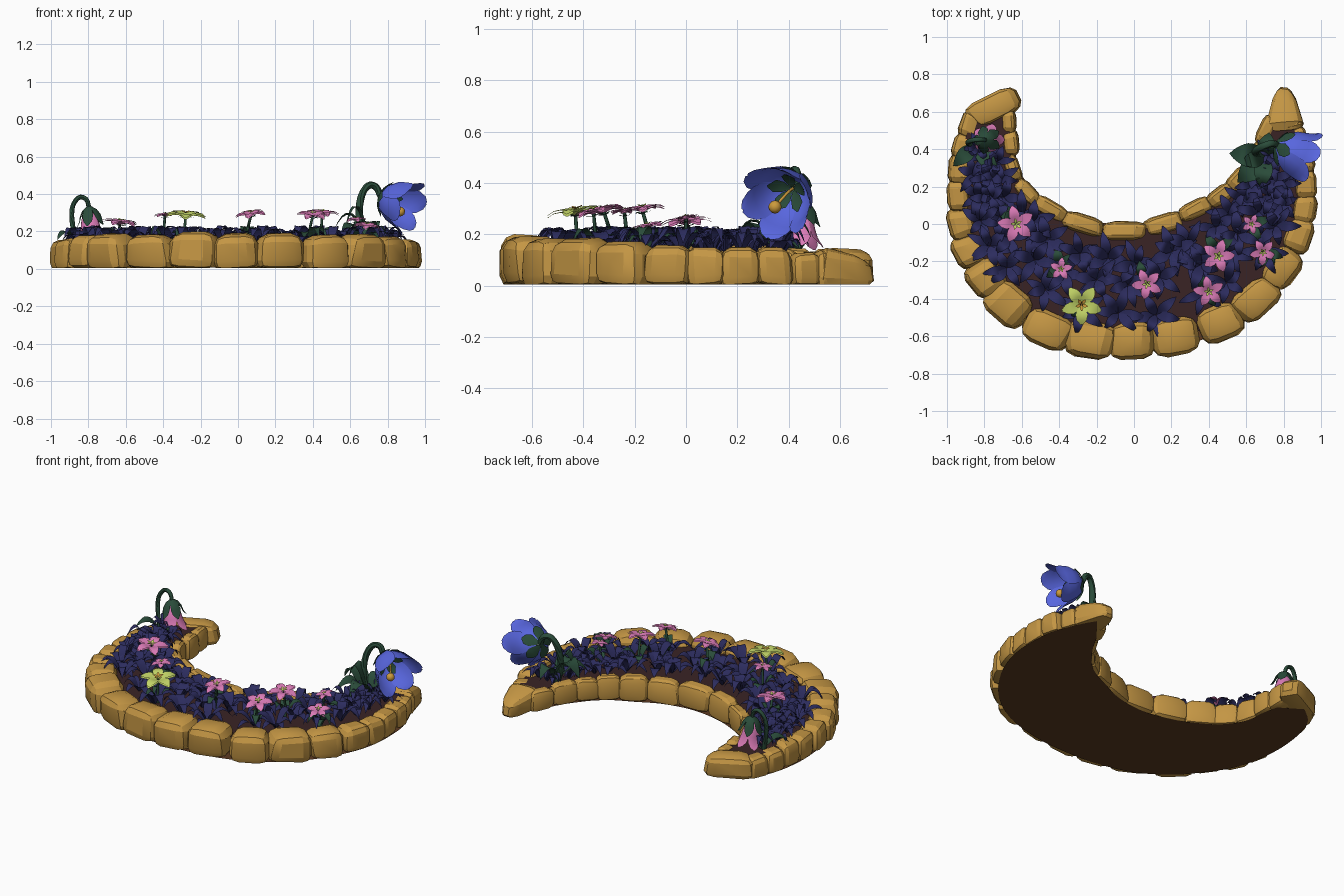
import bpy, bmesh, math, random
from mathutils import Vector, Matrix

if "Cube" in bpy.data.objects:
    bpy.data.objects.remove(bpy.data.objects["Cube"])
random.seed(7)
R = random.uniform

# Materials from sRGB values
def mat(name, *rgb):
    m = bpy.data.materials.new(name)
    m.diffuse_color = [(c / 255 / 12.92 if c < 11 else ((c / 255 + .055) / 1.055) ** 2.4) for c in rgb] + [1]
    m.use_nodes = True
    m.node_tree.nodes["Principled BSDF"].inputs["Base Color"].default_value = m.diffuse_color
    return m

GOLD = mat("golden stone", 196, 150, 68)
SOIL = mat("dark soil", 58, 36, 37)
BASE = mat("brown underside", 92, 58, 33)
NAVY = mat("navy leaf", 44, 44, 94)
GREEN = mat("dark green", 42, 76, 58)
PINK = mat("pink petal", 222, 125, 186)
LIME = mat("lime petal", 198, 216, 105)
BLUE = mat("blue petal", 88, 102, 222)
AMBER = mat("amber pollen", 205, 155, 60)

parts = {}
def part(name, m):
    if name not in parts:
        parts[name] = (bmesh.new(), m)
    return parts[name][0]

def grid(bm, rows, closed=False):
    vs = [[bm.verts.new(p) for p in r] for r in rows]
    n = len(vs[0])
    for a, b in zip(vs, vs[1:]):
        for i in range(n if closed else n - 1):
            j = (i + 1) % n
            bm.faces.new((a[i], a[j], b[j], b[i]))

def smooth_path(pts, n):
    P = [Vector(p) for p in pts]
    P = [2 * P[0] - P[1]] + P + [2 * P[-1] - P[-2]]
    out = []
    for k in range(n + 1):
        f = k / n * (len(P) - 3)
        i = min(int(f), len(P) - 4)
        t = f - i
        a, b, c, d = P[i:i + 4]
        out.append(.5 * (2 * b + (c - a) * t + (2 * a - 5 * b + 4 * c - d) * t * t + (3 * b - a - 3 * c + d) * t ** 3))
    return out

def tube(bm, pts, r0, r1, n=12):
    P = smooth_path(pts, n)
    rows = []
    for i, p in enumerate(P):
        d = P[min(i + 1, n)] - P[max(i - 1, 0)]
        q = d.to_track_quat('Z', 'Y')
        r = r0 + (r1 - r0) * i / n
        rows.append([p + q @ Vector((r * math.cos(a * math.pi / 4), r * math.sin(a * math.pi / 4), 0)) for a in range(8)])
    grid(bm, rows, True)

# Arching leaf with a shallow trough
def leaf(bm, p, az, L, w, rise, bend=.85):
    d, s = Vector((math.cos(az), math.sin(az), 0)), Vector((-math.sin(az), math.cos(az), 0))
    rows = []
    for k in range(9):
        t = k / 8
        c = Vector(p) + d * L * t + Vector((0, 0, rise * math.sin(math.pi * bend * t)))
        h = w * (.12 + .88 * math.sin(math.pi * t ** .8)) * .5 if k < 8 else .001
        e = Vector((0, 0, h * .18))
        rows.append([c - s * h + e, c, c + s * h + e])
    grid(bm, rows)

# Ring of petals: rows are (along axis, radius, half angle in degrees)
def petals(bm, pos, axis, rows, n, turn=0.0, scale=1.0):
    M = Matrix.Translation(pos) @ Vector(axis).to_track_quat('Z', 'Y').to_matrix().to_4x4()
    for i in range(n):
        phi = turn + i * 2 * math.pi / n
        out = []
        for a, r, h in rows:
            line = []
            for k in (-1, -.5, 0, .5, 1):
                q = phi + k * math.radians(h)
                rr = r * (1 + .04 * abs(k))
                line.append(M @ (Vector((rr * math.cos(q), rr * math.sin(q), a)) * scale))
            out.append(line)
        grid(bm, out)

def ball(bm, p, r):
    bmesh.ops.create_icosphere(bm, subdivisions=2, radius=r, matrix=Matrix.Translation(p))

# Chamfered, irregular stone that narrows toward its top and ends
def stone(bm, x, y, ang, ln, wd, h, taper=1.0):
    b = bmesh.new()
    bmesh.ops.create_cube(b, size=1)
    for v in b.verts:
        v.co += Vector((R(-.08, .08), R(-.08, .08), R(-.06, .06)))
    bmesh.ops.bevel(b, geom=b.edges[:], offset=.25, segments=2, profile=.5, affect='EDGES')
    M = Matrix.Translation((x, y, h / 2 + .004)) @ Matrix.Rotation(ang, 4, 'Z')
    for v in b.verts:
        c = v.co
        k = 1 - (1 - taper) * max(0, c.x + .25) / .75
        n = 1 - .16 * max(0, c.z * 2) ** 2
        e = 1 - .6 * c.x * c.x
        z = max(-.5, c.z * (1 + .1 * (c.z < 0)))
        z = (z + .5) * (1 - (1 - k) * .6) * (1 - .35 * c.x * c.x) - .5
        v.co = M @ Vector((c.x * ln * (.5 + .5 * n), c.y * wd * k * n * e, z * h))
    me = bpy.data.meshes.new("tmp")
    b.to_mesh(me)
    b.free()
    bm.from_mesh(me)
    bpy.data.meshes.remove(me)

outer = [(-.87, .53), (-.915, .41), (-.935, .29), (-.94, .15), (-.925, 0), (-.88, -.15), (-.79, -.29), (-.67, -.43),
         (-.47, -.56), (-.23, -.615), (-.01, -.625), (.22, -.605), (.46, -.53), (.65, -.4), (.79, -.23), (.875, -.06),
         (.91, .08), (.915, .21), (.905, .34), (.87, .46), (.84, .55)]
inner = [(-.67, .55), (-.66, .43), (-.65, .3), (-.57, .17), (-.45, .08), (-.27, 0), (-.05, -.035), (.16, 0),
         (.33, .08), (.46, .15), (.56, .24), (.64, .36), (.71, .5)]

def border(name, pts, wid):
    bm = part(name, GOLD)
    for i, (x, y) in enumerate(pts):
        a, b = Vector(pts[max(i - 1, 0)]), Vector(pts[min(i + 1, len(pts) - 1)])
        d = b - a
        ln = d.length / (2 if 0 < i < len(pts) - 1 else 1) * 1.12
        w = wid * (.62 + .38 * min(1, max(0, (.15 - y) / .6)))
        stone(bm, x, y, math.atan2(d.y, d.x), ln, w, .16 - .05 * y + R(-.008, .008))

border("outer_stones", outer, .205)
border("inner_stones", inner, .145)
tips = part("tip_stones", GOLD)
stone(tips, -.755, .62, .5, .28, .16, .14)
stone(tips, .8, .605, math.pi / 2, .24, .22, .15, .45)

# Soil slab and underside
O = smooth_path([(x, y, 0) for x, y in [(-.78, .62)] + outer + [(.81, .62)]], 66)
I = smooth_path([(x, y, 0) for x, y in inner], 66)
bm = part("soil", SOIL)
up = Vector((0, 0, .125))
grid(bm, [[p + up for p in O], [p + up for p in I]])
bm = part("underside", BASE)
def spread(p, q, k):
    return p + (p - q).normalized() * k * min(1, (p - q).length / .3)
grid(bm, [[spread(q, p, .03) for p, q in zip(O, I)], [spread(p, q, .05) for p, q in zip(O, I)]])

# Navy foliage tufts in three lanes along the bed
bm = part("navy_foliage", NAVY)
for k in range(51):
    u = (k + R(.1, .9)) / 51 * .82 + .1
    i = int(u * 66)
    s = (.27, .5, .74)[k % 3] + R(-.05, .05)
    p = O[i].lerp(I[i], s) + Vector((0, 0, .12))
    big = .6 + .5 * math.sin(math.pi * u)
    a0 = R(0, 6.28)
    for j in range(6):
        leaf(bm, p, a0 + j * 1.047 + R(-.3, .3), R(.09, .145) * big, R(.045, .062) * big, R(.05, .11))

# Star flowers: x, y, height, radius, colour
star = [(-.04, .1, 36), (.08, .42, 36), (.12, .58, 32), (.1, .8, 18), (-.02, 1.03, 2)]
for x, y, z, r, m in [(-.63, 0, .25, .095, PINK), (-.39, -.24, .29, .058, PINK), (-.28, -.43, .29, .105, LIME),
                      (.07, -.32, .295, .08, PINK), (.45, -.17, .3, .085, PINK), (.4, -.36, .29, .08, PINK),
                      (.63, 0, .265, .052, PINK), (.69, -.15, .232, .068, PINK)]:
    tilt = Vector((R(-.15, .15), R(-.25, -.05), 1))
    turn = R(0, 6)
    for dz in (0, -.09):
        petals(part("lime_star_petals" if m is LIME else "pink_star_petals", m), (x, y, z + dz * r), tilt, star, 5, turn, r)
    petals(part("star_centres", LIME) if m is PINK else part("lime_flower_centre", AMBER),
           (x, y, z + .005), tilt, [(.03, .01, 36), (.1, .18, 30), (.14, .32, 3)], 5, turn, r)
    g = part("green_stems", GREEN)
    bx, by = x + R(-.03, .03), y + R(0, .04)
    tube(g, [(bx, by, .12), (bx, by, .19), (x, y, z - .006)], .009, .007, 8)
    petals(g, (x, y, z - .02), tilt, [(0, .08, 36), (.06, .3, 20), (.1, .42, 2)], 5, turn, r)
    for j in range(3):
        leaf(part("green_leaves", GREEN), (bx, by, .13), R(0, 6.28), R(.08, .12), .055, R(.06, .1))

# Drooping pink bell on the left
g = part("green_stems", GREEN)
tube(g, [(-.86, .42, .12), (-.885, .43, .24), (-.885, .44, .33), (-.85, .45, .382), (-.81, .45, .37), (-.795, .45, .32)],
     .014, .012, 22)
ax = (.12, 0, -1)
petals(part("pink_bell", PINK), (-.797, .45, .3), ax,
       [(0, .02, 36), (.03, .042, 38), (.08, .052, 38), (.115, .062, 32), (.14, .076, 17), (.155, .085, 2)], 5, .3)
petals(part("bell_sepals", GREEN), (-.797, .45, .335), ax,
       [(0, .01, 36), (.02, .038, 36), (.05, .055, 32), (.08, .062, 22), (.105, .075, 2)], 5, .9)
gl = part("green_leaves", GREEN)
for az, L, r in [(3.9, .16, .08), (.2, .1, .05), (5.4, .2, .07)]:
    leaf(gl, (-.85, .42, .12), az, L, .085, r)

# Large blue bell on the right, opening to the right and slightly forward
base, ax = Vector((.765, .425, .385)), Vector((.85, -.4, -.32)).normalized()
tube(g, [(.69, .36, .12), (.65, .375, .25), (.655, .395, .37), (.69, .415, .44), (.735, .43, .44), base],
     .021, .018, 24)
bell = [(0, .025, 32), (.03, .075, 36), (.08, .108, 37), (.13, .122, 34), (.165, .133, 26), (.19, .145, 14), (.198, .15, 3)]
for k, f in enumerate((1, .95)):
    petals(part("blue_bell", BLUE), base, ax, [(a, r * f, h) for a, r, h in bell], 3, .2 + k * math.pi / 3)
sep = part("bell_sepals", GREEN)
petals(sep, base - ax * .012, ax, [(0, .012, 36), (.03, .07, 30), (.05, .09, 18), (.065, .1, 2)], 5, .5)
petals(sep, base + ax * .03, ax, [(0, .01, 36), (.015, .04, 34), (.035, .065, 24), (.06, .08, 2)], 5, .2)
end = base + ax * .12 + Vector((0, -.03, -.04))
tube(part("pollen", AMBER), [base, base + ax * .08, end], .006, .006, 6)
ball(part("pollen", AMBER), end, .026)
for az, L, w, r in [(3.05, .19, .13, .16), (3.9, .2, .13, .11), (4.6, .17, .1, .12), (1.4, .13, .1, .12), (3.4, .13, .09, .2)]:
    leaf(gl, (.7, .36, .13), az, L, w, r)

# Turn every part into an object
for name, (bm, m) in parts.items():
    bmesh.ops.recalc_face_normals(bm, faces=bm.faces[:])
    for f in bm.faces:
        if name in ("soil", "underside", "navy_foliage", "green_leaves") and (f.normal.z > 0) == (name == "underside"):
            f.normal_flip()
    me = bpy.data.meshes.new(name)
    bm.to_mesh(me)
    bm.free()
    me.materials.append(m)
    ob = bpy.data.objects.new(name, me)
    bpy.context.collection.objects.link(ob)
    bpy.ops.object.select_all(action='DESELECT')
    ob.select_set(True)
    bpy.context.view_layer.objects.active = ob
    bpy.ops.object.shade_smooth_by_angle(angle=math.radians(24 if m is GOLD else 45))
